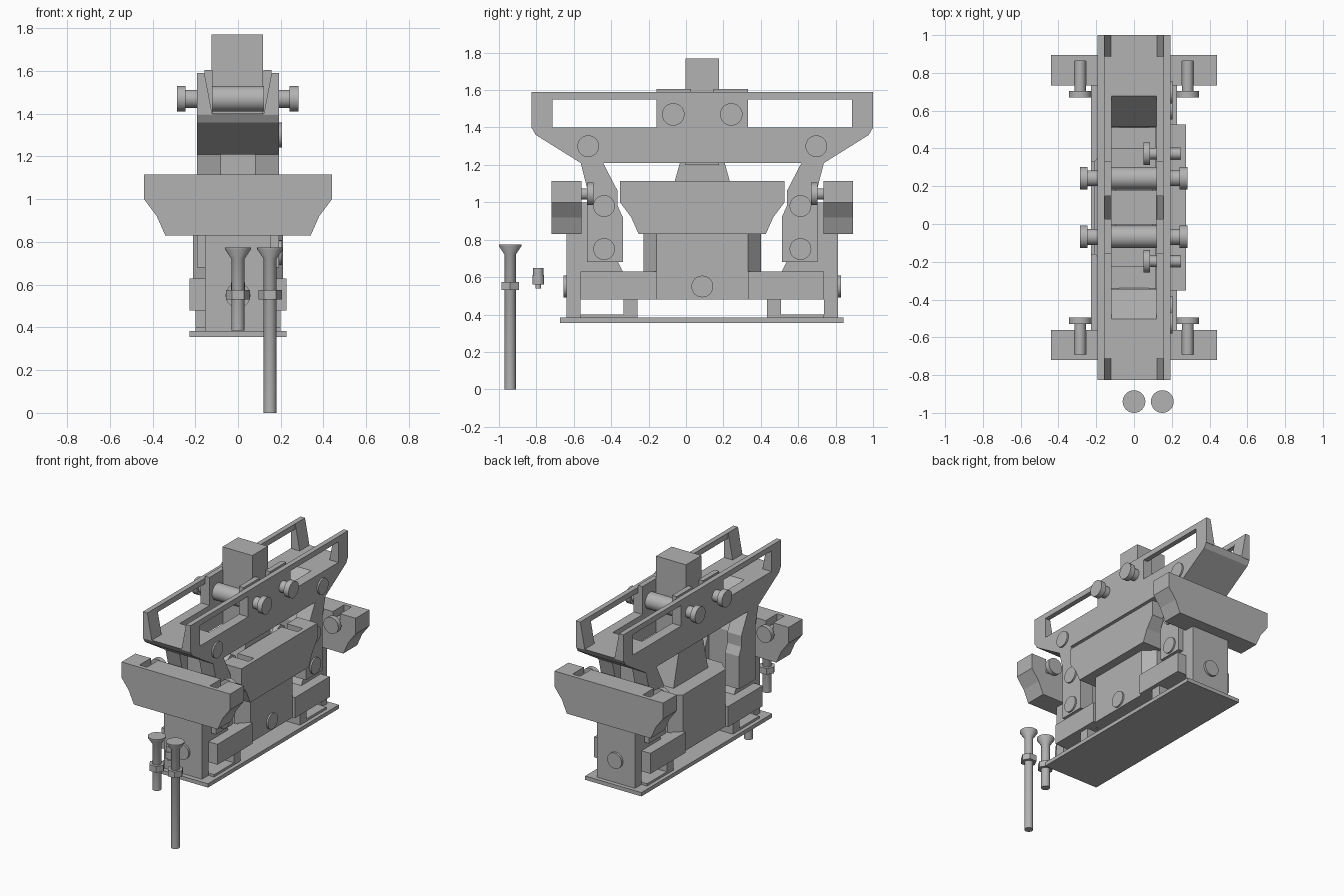
import bpy, bmesh, math
from mathutils import Vector

if "Cube" in bpy.data.objects:
    bpy.data.objects.remove(bpy.data.objects["Cube"])

C = 0.087  # the machine is symmetric about y = C

grey = bpy.data.materials.new("plain grey")
grey.diffuse_color = (0.45, 0.45, 0.45, 1)
grey.use_nodes = True
grey.node_tree.nodes["Principled BSDF"].inputs["Base Color"].default_value = grey.diffuse_color


def finish(name, bm, smooth=False):
    bmesh.ops.recalc_face_normals(bm, faces=bm.faces)
    me = bpy.data.meshes.new(name)
    bm.to_mesh(me)
    bm.free()
    ob = bpy.data.objects.new(name, me)
    bpy.context.collection.objects.link(ob)
    me.materials.append(grey)
    if smooth:
        bpy.ops.object.select_all(action='DESELECT')
        ob.select_set(True)
        bpy.context.view_layer.objects.active = ob
        bpy.ops.object.shade_smooth_by_angle(angle=math.radians(35))
    return ob


def place(axis, p, q, t):
    """Profile point (p, q) at depth t along the axis, as a world position."""
    x, y, z = {'x': (t, p, q), 'y': (p, t, q), 'z': (p, q, t)}[axis]
    return Vector((x, y + C, z))


def prism(name, pts, axis, a, b):
    bm = bmesh.new()
    lo = [bm.verts.new(place(axis, p, q, a)) for p, q in pts]
    hi = [bm.verts.new(place(axis, p, q, b)) for p, q in pts]
    n = len(pts)
    bm.faces.new(lo)
    bm.faces.new(hi[::-1])
    for i in range(n):
        j = (i + 1) % n
        bm.faces.new((lo[i], hi[i], hi[j], lo[j]))
    return finish(name, bm)


def box(name, x0, x1, y0, y1, z0, z1):
    return prism(name, [(x0, y0), (x1, y0), (x1, y1), (x0, y1)], 'z', z0, z1)


def lathe(name, axis, p, q, rings, n=32):
    """Closed turned shape: rings are (depth, radius) along the axis."""
    bm = bmesh.new()
    loops = [[bm.verts.new(place(axis, p + r * math.cos(math.tau * k / n),
                                 q + r * math.sin(math.tau * k / n), t))
              for k in range(n)] for t, r in rings]
    bm.faces.new(loops[0])
    bm.faces.new(loops[-1][::-1])
    for u, v in zip(loops, loops[1:]):
        for k in range(n):
            j = (k + 1) % n
            bm.faces.new((u[k], u[j], v[j], v[k]))
    return finish(name, bm, n > 8)


def pin(name, axis, p, q, a, b, r=0.058):
    lathe(name, axis, p, q, [(a, r), (b, r)])


def cross_bar(name, axis, inner, outer):
    """Tapered bar with two top notches and a knob bolt in each."""
    s = 1 if inner > outer else -1
    right = [(0.34, 0.83), (0.38, 0.92), (0.44, 1.0), (0.44, 1.115)]
    left = [(-p, z) for p, z in reversed(right)]
    notch = [(0.315, 1.115), (0.315, 1.01), (0.255, 1.01), (0.255, 1.115)]
    back = [(-p, z) for p, z in reversed(notch)]
    mid = outer + s * 0.03
    prism(name + "_outer", right + left, axis, outer, mid)
    prism(name + "_inner", right + notch + back + left, axis, mid, inner)
    for u in (-0.285, 0.285):
        lathe(name + "_bolt", axis, u, 1.045,
              [(mid, 0.03), (inner + s * 0.03, 0.03),
               (inner + s * 0.03, 0.06), (inner + s * 0.065, 0.06)])


# base plate and central body
box("base_plate", -0.228, 0.228, -0.76, 0.755, 0.355, 0.383)
prism("body", [(-0.21, -0.245), (-0.13, -0.315), (0.13, -0.315), (0.21, -0.245),
               (0.21, 0.245), (0.13, 0.315), (-0.13, 0.315), (-0.21, 0.245)],
      'z', 0.48, 0.9)
prism("stem", [(-0.2, 0.9), (0.2, 0.9), (0.145, 1.12), (0.12, 1.21),
               (-0.12, 1.21), (-0.145, 1.12)], 'x', -0.1, 0.1)
box("top_post", -0.123, 0.118, -0.09, 0.09, 1.2, 1.77)
pin("body_pin", 'x', 0, 0.55, 0.2, 0.222)

# side bar and the two end bars
cross_bar("side_bar", 'x', 0.115, 0.275)
cross_bar("front_bar", 'y', -0.647, -0.807)
cross_bar("back_bar", 'y', 0.647, 0.807)

# upper frame side walls and rails
for s in (-1, 1):
    x0, x1, x2 = 0.12 * s, 0.157 * s, 0.193 * s
    prism("frame_wall", [(-0.913, 1.4), (-0.89, 1.36), (-0.65, 1.21), (0.65, 1.21),
                         (0.89, 1.36), (0.913, 1.4)], 'x', x0, x2)
    box("rail_top", x1, x2, -0.913, 0.913, 1.55, 1.59)
    box("rail_centre", x1, x2, -0.245, 0.245, 1.395, 1.55)
    for e in (-1, 1):
        box("rail_post", x1, x2, e * 0.8, e * 0.913, 1.395, 1.55)
        box("inner_plate", x0, x1, e * 0.06, e * 0.245, 1.395, 1.605)
    for a, b in ((-0.913, -0.8), (-0.06, 0.06), (0.8, 0.913)):
        prism("rail_gusset", [(x0, 1.395), (x1, 1.395), (x1, 1.59)], 'y', a, b)

# rollers with knob ends across the frame
for y in (-0.155, 0.155):
    lathe("roller", 'x', y, 1.47,
          [(-0.285, 0.06), (-0.245, 0.06), (-0.245, 0.042), (-0.125, 0.042),
           (-0.125, 0.06), (0.12, 0.06), (0.12, 0.042), (0.242, 0.042),
           (0.242, 0.06), (0.282, 0.06)])

# parts repeated at both ends
for e, end in ((-1, "front"), (1, "back")):
    def m(pts):
        return [(y * e, z) for y, z in pts]

    prism(end + "_frame_block", m([(0.913, 1.4), (0.59, 1.4), (0.43, 1.21),
                                   (0.65, 1.21), (0.89, 1.36)]), 'x', -0.12, 0.12)
    leg = [(0.65, 1.21), (0.617, 1.08), (0.617, 0.68), (0.425, 0.68),
           (0.425, 0.92), (0.452, 0.98), (0.452, 1.06), (0.53, 1.21)]
    for s in (-1, 1):
        prism(end + "_leg_cheek", m(leg), 'x', s * 0.08, s * 0.193)
        box(end + "_base_rail", s * 0.155, s * 0.228, e * 0.245, e * 0.65, 0.48, 0.63)
    prism(end + "_leg_core", m([(0.56, 1.21), (0.56, 0.68), (0.47, 0.68),
                                (0.47, 1.06), (0.54, 1.21)]), 'x', -0.08, 0.08)
    prism(end + "_leg_foot", m([(0.65, 0.48), (0.65, 0.68), (0.45, 0.68),
                                (0.425, 0.63), (0.31, 0.63), (0.31, 0.48)]),
          'x', -0.155, 0.155)
    box(end + "_foot", -0.2, 0.2, e * 0.345, e * 0.42, 0.383, 0.48)
    box(end + "_foot_strip", -0.2, 0.2, e * 0.42, e * 0.65, 0.383, 0.4)
    box(end + "_end_post", -0.155, 0.155, e * 0.65, e * 0.725, 0.383, 0.83)
    box(end + "_bar_mount", -0.155, 0.155, e * 0.617, e * 0.65, 0.63, 1.0)
    pin(end + "_end_pin", 'y', 0, 0.55, e * 0.72, e * 0.742)
    pin(end + "_frame_pin", 'x', e * 0.61, 1.3, 0.185, 0.205)
    for z in (0.75, 0.98):
        pin(end + "_leg_pin", 'x', e * 0.525, z, 0.185, 0.205)

# loose screws with hex nuts, and a small spare nut
for x, z0, name in ((0, 0.385, "short_screw"), (0.15, 0, "long_screw")):
    y = -0.94 - C
    lathe(name, 'z', x, y, [(z0, 0.03), (0.72, 0.03), (0.765, 0.06), (0.775, 0.06)])
    lathe(name + "_nut", 'z', x, y, [(0.53, 0.055), (0.575, 0.055)], 6)
lathe("small_plug", 'z', 0, -0.79 - C,
      [(0.54, 0.015), (0.56, 0.015), (0.56, 0.032), (0.61, 0.032),
       (0.61, 0.027), (0.65, 0.027)], 16)
